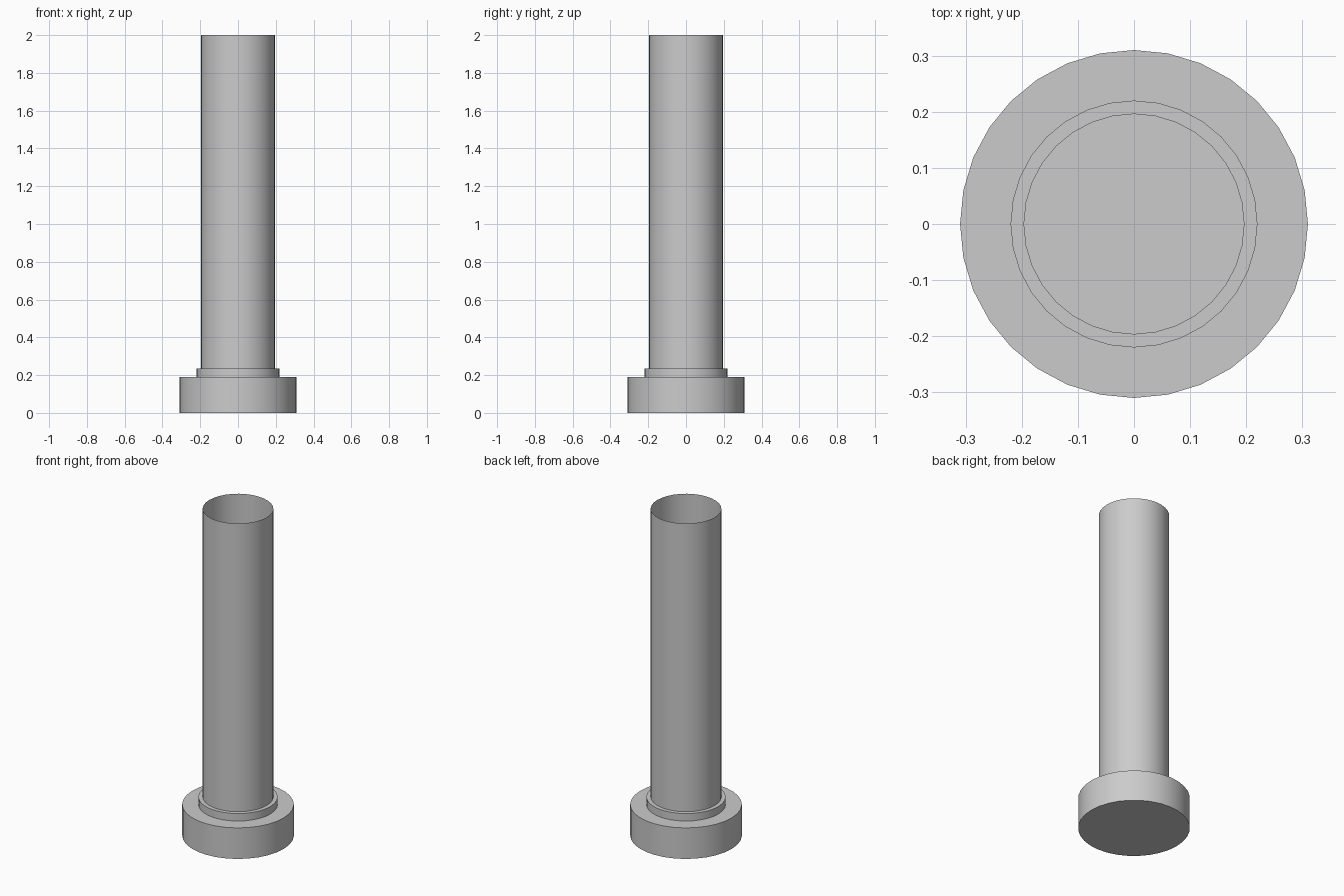
import bpy, bmesh
from math import cos, sin, tau, radians

if "Cube" in bpy.data.objects:
    bpy.data.objects.remove(bpy.data.objects["Cube"])

SIDES = 32

# Outer profile (radius, height): stepped foot, collar, open-topped tube
PROFILE = [(0.31, 0.0), (0.31, 0.19), (0.22, 0.19),
           (0.22, 0.236), (0.196, 0.236), (0.196, 2.0)]


def lathe(name, profile):
    bm = bmesh.new()
    rings = [[bm.verts.new((r * cos(tau * i / SIDES), r * sin(tau * i / SIDES), z))
              for i in range(SIDES)] for r, z in profile]
    for low, high in zip(rings, rings[1:]):
        for i in range(SIDES):
            j = (i + 1) % SIDES
            bm.faces.new((low[i], low[j], high[j], high[i]))
    # Closed underside, the top stays open
    bm.faces.new(rings[0][::-1])
    mesh = bpy.data.meshes.new(name)
    bm.to_mesh(mesh)
    bm.free()
    obj = bpy.data.objects.new(name, mesh)
    bpy.context.collection.objects.link(obj)
    return obj


# Hollow pipe on its stepped round foot
pipe = lathe("pipe_with_foot", PROFILE)
bpy.context.view_layer.objects.active = pipe
pipe.select_set(True)
bpy.ops.object.shade_smooth_by_angle(angle=radians(30))
